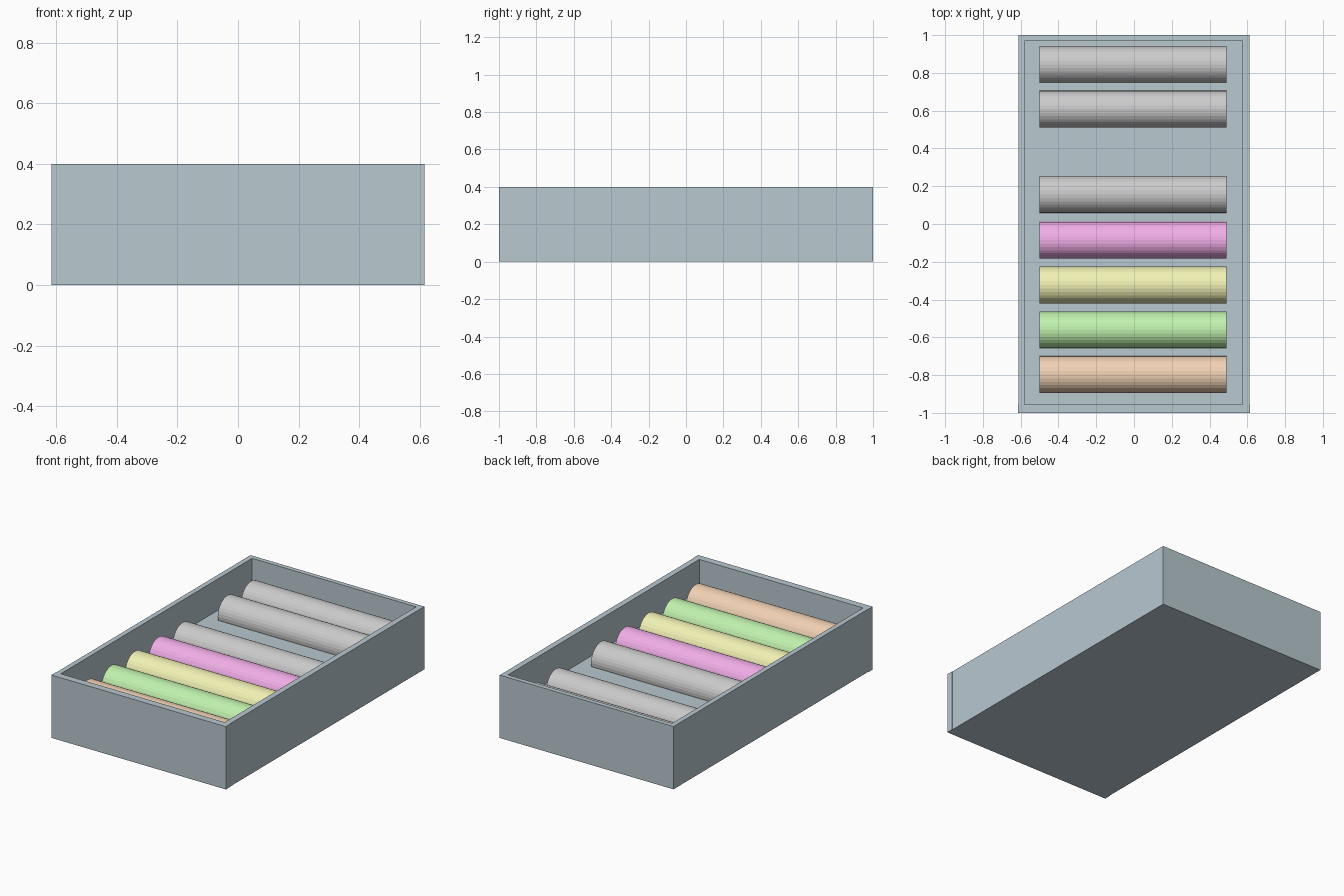
import bpy
from math import pi

if "Cube" in bpy.data.objects:
    bpy.data.objects.remove(bpy.data.objects["Cube"])


def material(name, rgb):
    m = bpy.data.materials.new(name)
    m.diffuse_color = (*rgb, 1)
    m.use_nodes = True
    m.node_tree.nodes["Principled BSDF"].inputs["Base Color"].default_value = m.diffuse_color
    return m


def box(name, x0, x1, y0, y1, z0, z1, mat):
    bpy.ops.mesh.primitive_cube_add(
        size=1, location=((x0 + x1) / 2, (y0 + y1) / 2, (z0 + z1) / 2))
    o = bpy.context.object
    o.name = name
    o.scale = (x1 - x0, y1 - y0, z1 - z0)
    bpy.ops.object.transform_apply(location=False, rotation=False, scale=True)
    o.data.materials.append(mat)
    return o


def roller(name, y, mat=None):
    bpy.ops.mesh.primitive_cylinder_add(
        vertices=32, radius=0.098, depth=0.99,
        location=(-0.005, y, 0.226), rotation=(0, pi / 2, 0))
    o = bpy.context.object
    o.name = name
    if mat:
        o.data.materials.append(mat)


slate = material("slate", (0.48, 0.58, 0.63))
colours = {
    "orange": (0.88, 0.64, 0.46),
    "green": (0.53, 0.88, 0.42),
    "yellow": (0.88, 0.88, 0.46),
    "magenta": (0.88, 0.42, 0.80),
}

# Tray: thick floor, two sides, back wall and a slightly wider front board
W, H, FLOOR = 0.612, 0.40, 0.20
box("tray_floor", -0.58, 0.575, -0.955, 0.97, 0, FLOOR, slate)
box("left_wall", -W, -0.58, -0.955, 1, 0, H, slate)
box("right_wall", 0.575, W, -0.955, 1, 0, H, slate)
box("back_wall", -0.58, 0.575, 0.97, 1, 0, H, slate)
box("front_board", -0.615, 0.615, -1, -0.955, 0, H, slate)

# Coloured rollers half sunk in the floor, from the front
for i, (name, rgb) in enumerate(colours.items()):
    roller(name + "_roller", -0.798 + 0.2375 * i, material(name, rgb))

# Grey rollers, with one empty place
for i, y in enumerate((0.157, 0.608, 0.845)):
    roller(f"grey_roller_{i + 1}", y)
